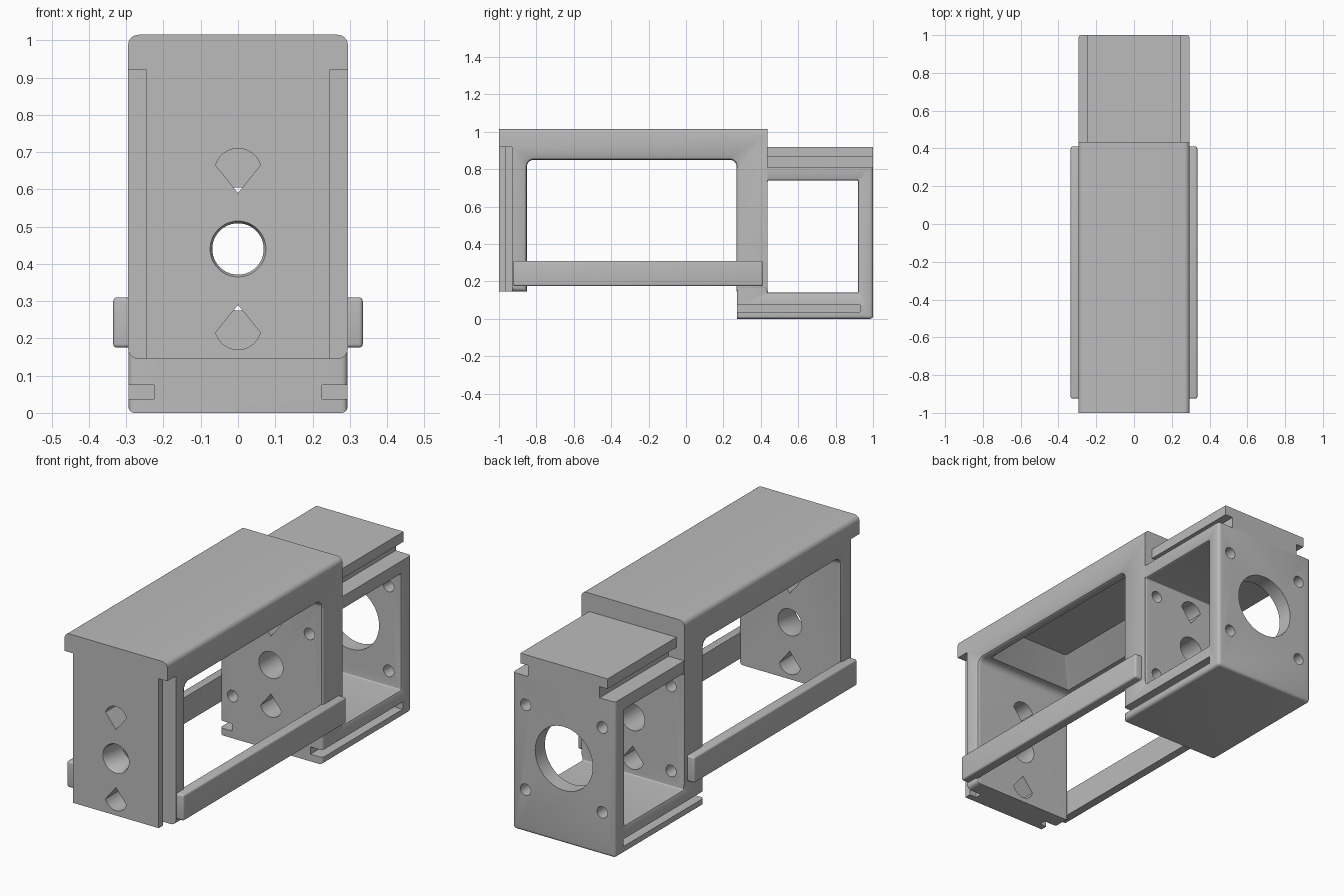
import bpy, bmesh, math
from mathutils import Vector

if "Cube" in bpy.data.objects:
    bpy.data.objects.remove(bpy.data.objects["Cube"])

grey = bpy.data.materials.new("plain grey")
grey.use_nodes = True
grey.diffuse_color = (0.5, 0.5, 0.5, 1)
grey.node_tree.nodes["Principled BSDF"].inputs["Base Color"].default_value = (0.5, 0.5, 0.5, 1)

W = 0.295     # half width of the body
MID = 0.44    # height of the shaft axis


def finish(name, bm):
    bmesh.ops.recalc_face_normals(bm, faces=bm.faces)
    mesh = bpy.data.meshes.new(name)
    bm.to_mesh(mesh)
    bm.free()
    mesh.materials.append(grey)
    obj = bpy.data.objects.new(name, mesh)
    bpy.context.collection.objects.link(obj)
    return obj


def loft(name, axis, sections):
    """Solid through outlines of equal length placed along an axis."""
    place = {"X": lambda t, a, b: (t, a, b),
             "Y": lambda t, a, b: (a, t, b),
             "Z": lambda t, a, b: (a, b, t)}[axis]
    bm = bmesh.new()
    rings = [[bm.verts.new(place(t, a, b)) for a, b in pts] for t, pts in sections]
    n = len(rings[0])
    for r, s in zip(rings, rings[1:]):
        for i in range(n):
            j = (i + 1) % n
            bm.faces.new((r[i], r[j], s[j], s[i]))
    bm.faces.new(rings[0])
    bm.faces.new(rings[-1])
    return finish(name, bm)


def round_rect(a0, a1, b0, b1, r, steps=6):
    pts = []
    corners = [(a1 - r, b1 - r), (a0 + r, b1 - r), (a0 + r, b0 + r), (a1 - r, b0 + r)]
    for k, (ca, cb) in enumerate(corners):
        for i in range(steps + 1):
            ang = math.pi / 2 * (k + i / steps)
            pts.append((ca + r * math.cos(ang), cb + r * math.sin(ang)))
    return pts


def circle(a, b, r, n=48):
    return [(a + r * math.cos(2 * math.pi * i / n), b + r * math.sin(2 * math.pi * i / n))
            for i in range(n)]


def teardrop(z, sign):
    angles = [math.radians(16 + 148 * i / 16) for i in range(17)]
    pts = [(0.0625 * math.cos(t), z + sign * 0.0625 * math.sin(t)) for t in angles]
    return pts + [(0, z - sign * 0.0575)]


def box(name, x0, x1, y0, y1, z0, z1, bevel=0, rule=None):
    bm = bmesh.new()
    bmesh.ops.create_cube(bm, size=1)
    for v in bm.verts:
        v.co = Vector(((x0 + x1) / 2 + v.co.x * (x1 - x0),
                       (y0 + y1) / 2 + v.co.y * (y1 - y0),
                       (z0 + z1) / 2 + v.co.z * (z1 - z0)))
    if bevel:
        edges = [e for e in bm.edges if rule is None or rule((e.verts[0].co + e.verts[1].co) / 2)]
        bmesh.ops.bevel(bm, geom=edges, offset=bevel, segments=4, profile=0.5, affect='EDGES')
    return finish(name, bm)


def cut(obj, cutter):
    mod = obj.modifiers.new("cut", 'BOOLEAN')
    mod.operation = 'DIFFERENCE'
    mod.solver = 'EXACT'
    mod.object = cutter
    bpy.context.view_layer.objects.active = obj
    bpy.ops.object.modifier_apply(modifier=mod.name)
    bpy.data.objects.remove(cutter)


def side_window(y0, y1, z0, z1, r, fillet):
    """Cutter across the body whose mouth flares out in a fillet."""
    half = [(W + 0.1, fillet)]
    for i in range(5):
        t = math.pi / 2 * i / 4
        half.append((W - fillet * math.sin(t), fillet * (1 - math.sin(math.acos(1 - math.sin(t))))))
    half[1] = (W, fillet)
    full = [(-x, o) for x, o in half] + [(x, o) for x, o in reversed(half)]
    return loft("window_cutter", "X",
                [(x, round_rect(y0 - o, y1 + o, z0 - o, z1 + o, r + o)) for x, o in full])


# Main housing: front wall, roof and middle wall
housing = loft("main_housing", "Y", [(y, round_rect(-W, W, 0.145, 1.015, 0.028)) for y in (-1, 0.435)])
cut(housing, side_window(-0.85, 0.27, -0.5, 0.85, 0.035, 0.02))

# Sloped pocket under the roof
cut(housing, loft("pocket_cutter", "Z", [
    (0.8, round_rect(-0.25, 0.25, -0.8, 0.22, 0.01)),
    (0.85, round_rect(-0.25, 0.25, -0.8, 0.22, 0.01)),
    (0.96, round_rect(-0.14, 0.14, -0.69, 0.11, 0.01))]))

# Slide grooves down both front corners
for s in (-1, 1):
    for inner, y0, y1 in ((0.245, -1.1, -0.96), (0.205, -0.965, -0.93)):
        x0, x1 = sorted((s * inner, s * 0.4))
        cut(housing, box("groove_cutter", x0, x1, y0, y1, 0, 0.92))

# Rear motor box with its side window
rear = box("rear_box", -W + 0.001, W - 0.001, 0.272, 1, 0, 0.81, 0.016,
           lambda m: m.z < 0.8 and not (m.y < 0.3 and m.z < 0.01))
cut(rear, side_window(0.437, 0.92, 0.14, 0.74, 0.006, 0.014))
for s in (-1, 1):
    x0, x1 = sorted((s * 0.225, s * 0.4))
    cut(rear, box("slot_cutter", x0, x1, 0.2, 0.93, 0.037, 0.075))
cut(rear, loft("motor_cutter", "Y", [(y, circle(0, MID, 0.165)) for y in (0.8, 1.1)]))

# Shaft hole, teardrop holes and screw holes
for part in (housing, rear):
    cut(part, loft("shaft_cutter", "Y", [(y, circle(0, MID, r)) for y, r in
                                         ((-1.1, 0.075), (-1, 0.075), (-0.99, 0.069), (0.5, 0.069))]))
    for s in (-1, 1):
        cut(part, loft("teardrop_cutter", "Y",
                       [(y, teardrop(MID + s * 0.2075, s)) for y in (-1.1, 0.5)]))
        for t in (-1, 1):
            cut(part, loft("screw_cutter", "Y",
                           [(y, circle(s * 0.22, MID + t * 0.22, 0.03, 20)) for y in (0.2, 1.1)]))

# Slide plate on top of the rear box
neck = box("slide_neck", -0.205, 0.205, 0.42, 1, 0.805, 0.875)
plate = box("slide_plate", -0.25, 0.25, 0.42, 1, 0.868, 0.92)

# Side rails
rails = []
for side, s in (("left", 1), ("right", -1)):
    x0, x1 = sorted((s * 0.285, s * 0.335))
    rails.append(box(side + "_rail", x0, x1, -0.925, 0.41, 0.175, 0.31, 0.01,
                     lambda m, s=s: m.x * s > 0.3))

# Smooth the fillets and holes, keep corners crisp
bpy.ops.object.select_all(action='DESELECT')
for obj in [housing, rear, neck, plate] + rails:
    obj.select_set(True)
bpy.context.view_layer.objects.active = housing
bpy.ops.object.shade_smooth_by_angle(angle=math.radians(35))
